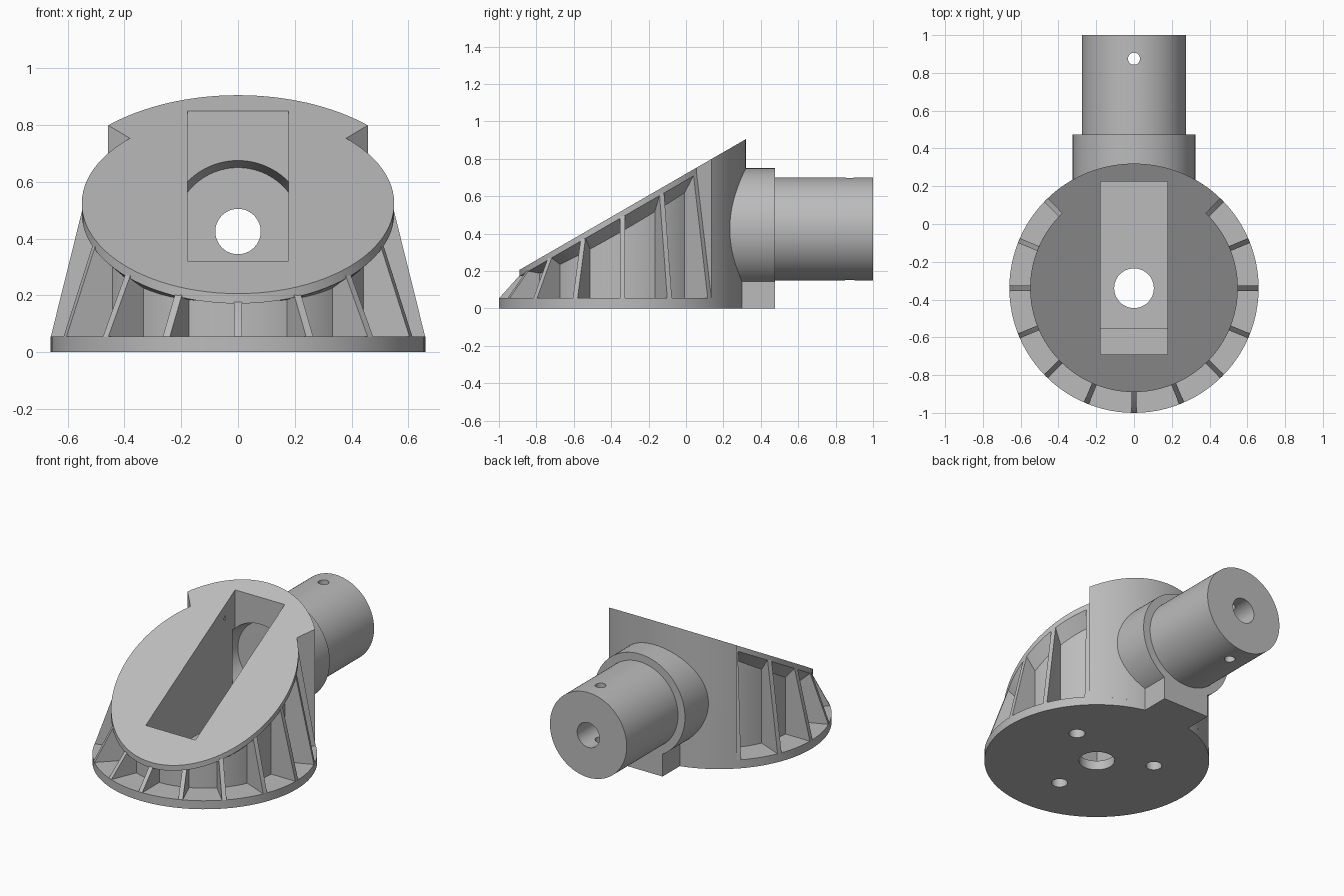
import bpy, bmesh
from math import sin, cos, tan, pi, radians
from mathutils import Vector

cube = bpy.data.objects.get("Cube")
if cube:
    bpy.data.objects.remove(cube)

CY = -0.34            # y of the round base centre
AXIS_Z = 0.425        # height of the rear tube axis
SEGS = 96
BASE_R, PLATE_R, CORE_R = 0.66, 0.55, 0.485
BASE_H, PLATE_H = 0.055, 0.035

grey = bpy.data.materials.new("plain grey")
grey.use_nodes = True
grey.diffuse_color = (0.5, 0.5, 0.5, 1)
grey.node_tree.nodes["Principled BSDF"].inputs["Base Color"].default_value = (0.5, 0.5, 0.5, 1)


def slope(y):
    """Height of the slanted top at y."""
    return 0.905 + tan(radians(30)) * (y - 0.32)


def polar(r, a, z=0.0):
    return Vector((r * cos(a), CY + r * sin(a), z))


def loft(name, stacks):
    """Closed solids, each skinned through a list of equal-length rings."""
    bm = bmesh.new()
    for rings in stacks:
        rows = [[bm.verts.new(p) for p in ring] for ring in rings]
        n = len(rows[0])
        for low, high in zip(rows, rows[1:]):
            for i in range(n):
                j = (i + 1) % n
                bm.faces.new((low[i], low[j], high[j], high[i]))
        bm.faces.new(rows[0][::-1])
        bm.faces.new(rows[-1])
    bmesh.ops.recalc_face_normals(bm, faces=bm.faces)
    mesh = bpy.data.meshes.new(name)
    bm.to_mesh(mesh)
    bm.free()
    mesh.materials.append(grey)
    obj = bpy.data.objects.new(name, mesh)
    bpy.context.collection.objects.link(obj)
    return obj


def prism(points, vec):
    return [[Vector(p) for p in points], [Vector(p) + Vector(vec) for p in points]]


def ring_z(x, y, z, r, n=SEGS):
    return [(x + r * cos(2 * pi * i / n), y + r * sin(2 * pi * i / n), z) for i in range(n)]


def ring_y(y, r, n=SEGS):
    return [(r * cos(2 * pi * i / n), y, AXIS_Z + r * sin(2 * pi * i / n)) for i in range(n)]


def box_x(half, profile):
    """Y-z profile extruded across the width."""
    return prism([(-half, y, z) for y, z in profile], (2 * half, 0, 0))


turn = [2 * pi * i / SEGS for i in range(SEGS)]
parts = []

# Round base
parts.append(loft("base_disc", [[ring_z(0, CY, 0, BASE_R), ring_z(0, CY, BASE_H, BASE_R)]]))


# Core that flares out into the slanted top plate
def sloped_ring(r, drop):
    ring = [polar(r, a) for a in turn]
    for p, a in zip(ring, turn):
        p.z = slope(p.y) - drop(a)
    return ring


parts.append(loft("sloped_body", [[
    [polar(CORE_R, a, 0.03) for a in turn],
    sloped_ring(CORE_R, lambda a: 0.06 + 0.05 * abs(cos(a))),
    sloped_ring(PLATE_R, lambda a: PLATE_H),
    sloped_ring(PLATE_R, lambda a: 0),
]]))

# Full-height rear wall
start, count = radians(46.2), 32
arc = [start + (pi - 2 * start) * i / count for i in range(count + 1)]
plan = [polar(BASE_R, a, 0.05) for a in arc] + [polar(0.5, a, 0.05) for a in reversed(arc)]
parts.append(loft("rear_wall", [[plan, [Vector((p.x, p.y, slope(p.y))) for p in plan]]]))

# Thirteen tapered ribs around the front and sides
ribs = []
for k in range(13):
    a = radians(45 - 22.5 * k)
    side = Vector((-sin(a), cos(a), 0)) * 0.0135
    profile = [polar(0.47, a, 0.045), polar(BASE_R - 0.001, a, 0.045), polar(BASE_R - 0.001, a, BASE_H)]
    for r in (PLATE_R, 0.47):
        top = polar(r, a)
        top.z = slope(top.y) - PLATE_H + 0.005
        profile.append(top)
    ribs.append(prism([p - side for p in profile], side * 2))
parts.append(loft("ribs", ribs))

# Rear tube with collar and foot
parts.append(loft("collar", [[ring_y(0.1, 0.325), ring_y(0.475, 0.325)]]))
parts.append(loft("rear_tube", [[ring_y(0.3, 0.275), ring_y(1.0, 0.275)]]))
parts.append(loft("foot_block", [box_x(0.165, [(0.25, 0), (0.475, 0), (0.475, 0.3), (0.25, 0.3)])]))

# Cutters: stepped slot, round recess, bore, pin hole, base holes
slot = [(-0.69, 0.24), (-0.55, 0.24), (-0.55, 0.06), (0.225, 0.06), (0.225, 1.2), (-0.69, 1.2)]
holes = [(0, CY, 0.105, 0.2)]
for deg in (30, 150, 270):
    p = polar(0.34, radians(deg))
    holes.append((p.x, p.y, 0.047, 0.18))
cutters = [
    loft("slot_cutter", [box_x(0.178, slot)]),
    loft("recess_cutter", [[ring_y(0.2, 0.252), ring_y(0.225, 0.25), ring_y(0.32, 0.225)]]),
    loft("bore_cutter", [[ring_y(0.2, 0.08, 48), ring_y(1.1, 0.08, 48)]]),
    loft("pin_cutter", [[ring_z(0, 0.875, 0, 0.032, 32), ring_z(0, 0.875, 1, 0.032, 32)]]),
    loft("base_hole_cutter", [[ring_z(x, y, -0.1, r, 40), ring_z(x, y, top, r, 40)]
                              for x, y, r, top in holes]),
]
for c in cutters:
    c.hide_render = True

for obj in parts:
    for c in cutters:
        mod = obj.modifiers.new(c.name, 'BOOLEAN')
        mod.operation = 'DIFFERENCE'
        mod.solver = 'EXACT'
        mod.object = c
bpy.context.view_layer.update()
graph = bpy.context.evaluated_depsgraph_get()
cut = [bpy.data.meshes.new_from_object(o.evaluated_get(graph)) for o in parts]
for obj, mesh in zip(parts, cut):
    obj.modifiers.clear()
    obj.data = mesh
for c in cutters:
    bpy.data.objects.remove(c)

# Smooth the round sides, keep the edges crisp
for obj in bpy.context.selected_objects:
    obj.select_set(False)
for obj in parts:
    obj.select_set(True)
bpy.context.view_layer.objects.active = parts[0]
bpy.ops.object.shade_smooth_by_angle(angle=radians(25))
